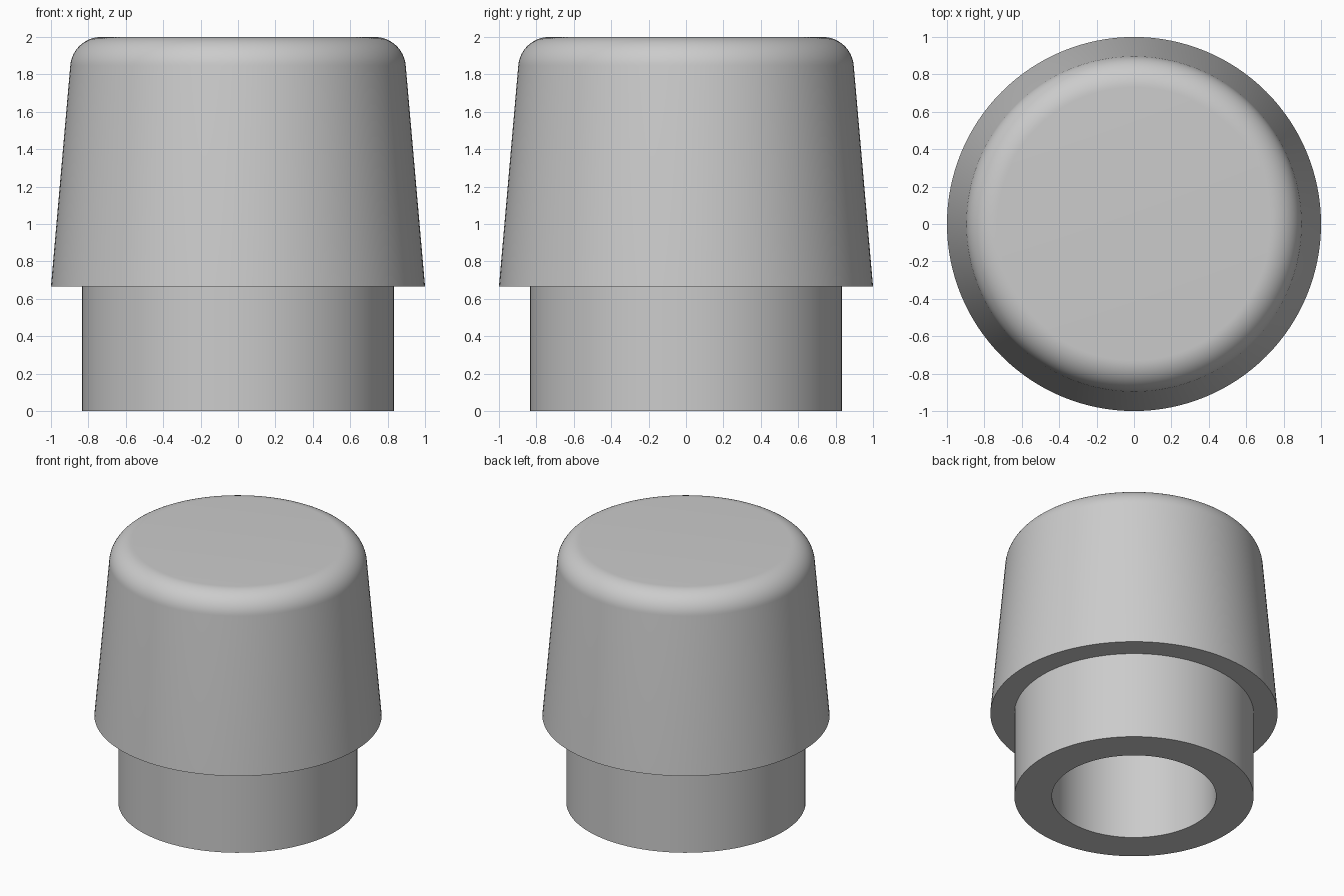
import bpy, bmesh, math

if "Cube" in bpy.data.objects:
    bpy.data.objects.remove(bpy.data.objects["Cube"])

SEGMENTS = 128
BORE_R, BORE_TOP = 0.572, 1.5
STEM_R, STEP_Z = 0.833, 0.667
DRAFT, FILLET = math.radians(5), 0.167

# Half profile, from the blind bore round to the top centre
profile = [(0, BORE_TOP), (BORE_R, BORE_TOP), (BORE_R, 0),
           (STEM_R, 0), (STEM_R, STEP_Z), (1, STEP_Z)]

# Rounded top edge, tangent to the tapered wall
cz = 2 - FILLET
cx = 1 - (cz - STEP_Z) * math.tan(DRAFT) - FILLET / math.cos(DRAFT)
for i in range(17):
    a = DRAFT + (math.pi / 2 - DRAFT) * i / 16
    profile.append((cx + FILLET * math.cos(a), cz + FILLET * math.sin(a)))
profile.append((0, 2))

# Revolve the profile
bm = bmesh.new()
verts = [bm.verts.new((x, 0, z)) for x, z in profile]
edges = [bm.edges.new(pair) for pair in zip(verts, verts[1:])]
bmesh.ops.spin(bm, geom=verts + edges, cent=(0, 0, 0), axis=(0, 0, 1),
               angle=math.tau, steps=SEGMENTS, use_duplicate=False)
bmesh.ops.remove_doubles(bm, verts=bm.verts, dist=1e-5)
bmesh.ops.recalc_face_normals(bm, faces=bm.faces)
mesh = bpy.data.meshes.new("stepped_cap")
bm.to_mesh(mesh)
bm.free()

cap = bpy.data.objects.new("stepped_cap", mesh)
bpy.context.collection.objects.link(cap)

# Plain grey
grey = bpy.data.materials.new("light grey")
grey.diffuse_color = (0.6, 0.6, 0.6, 1)
grey.use_nodes = True
grey.node_tree.nodes["Principled BSDF"].inputs["Base Color"].default_value = grey.diffuse_color
mesh.materials.append(grey)

# Smooth shading with crisp steps
bpy.context.view_layer.objects.active = cap
cap.select_set(True)
bpy.ops.object.shade_smooth_by_angle(angle=math.radians(30))
